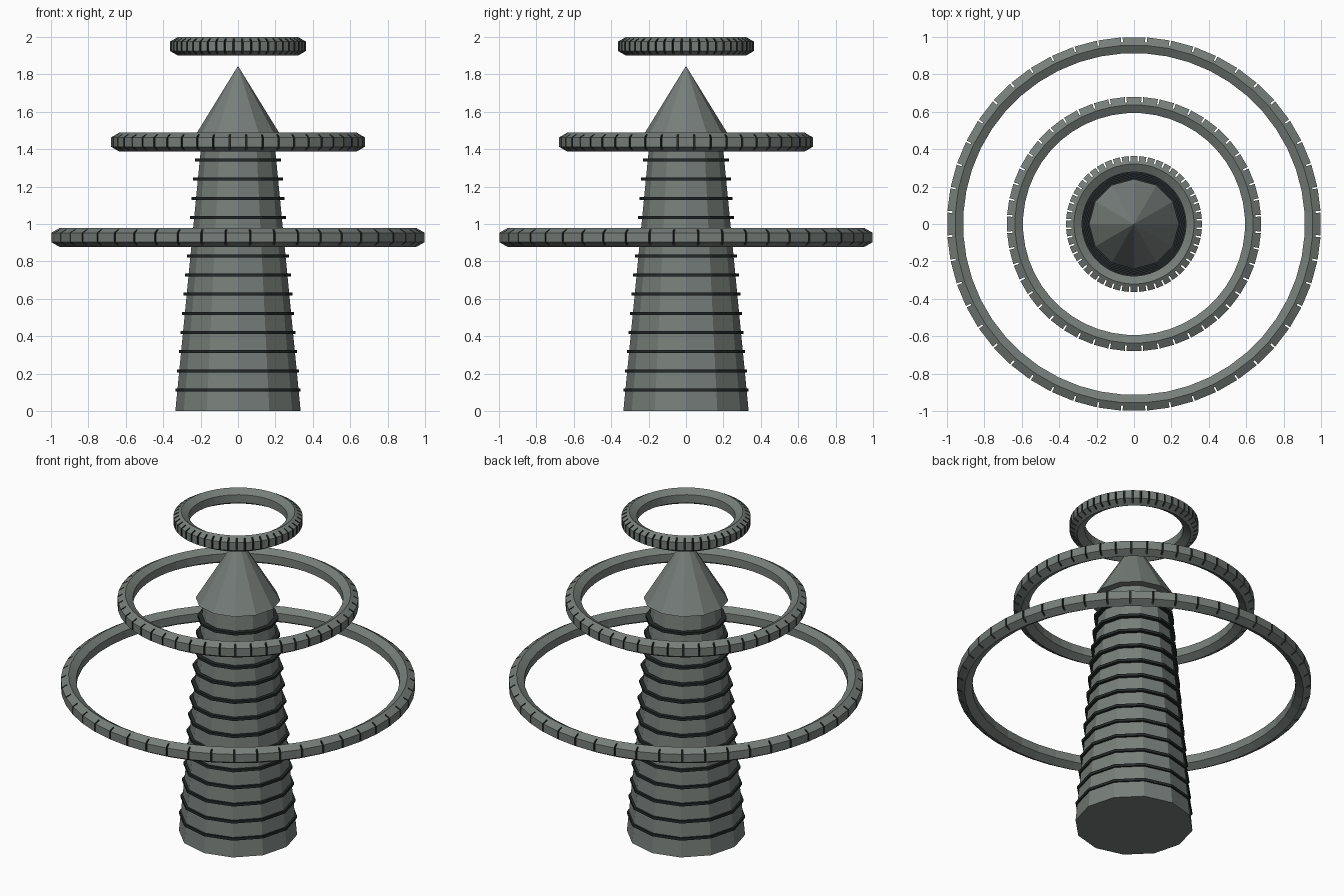
import bpy, bmesh, math
from mathutils import Vector

if "Cube" in bpy.data.objects:
    bpy.data.objects.remove(bpy.data.objects["Cube"])


def material(name, rgb):
    m = bpy.data.materials.new(name)
    m.diffuse_color = (*rgb, 1)
    m.use_nodes = True
    m.node_tree.nodes["Principled BSDF"].inputs["Base Color"].default_value = m.diffuse_color
    return m


STONE = material("grey_green_stone", (0.185, 0.21, 0.195))
DARK = material("dark_trim", (0.018, 0.023, 0.023))


def finish(bm, name, mats):
    bmesh.ops.recalc_face_normals(bm, faces=bm.faces)
    mesh = bpy.data.meshes.new(name)
    bm.to_mesh(mesh)
    bm.free()
    ob = bpy.data.objects.new(name, mesh)
    for m in mats:
        mesh.materials.append(m)
    bpy.context.collection.objects.link(ob)
    return ob


def frustum(name, r1, r2, z1, z2, mat, sides=12):
    bm = bmesh.new()
    bmesh.ops.create_cone(bm, cap_ends=True, segments=sides,
                          radius1=r1, radius2=r2, depth=z2 - z1)
    bmesh.ops.translate(bm, verts=bm.verts, vec=(0, 0, (z1 + z2) / 2))
    return finish(bm, name, [mat])


def halo_ring(name, R, zc, r=0.05, n=48, cut=0.015, gap=0.0045):
    """Six-sided ring whose outer half is split into blocks by narrow slots."""
    ap = r * math.cos(math.pi / 6)
    zcut = r - cut / ap * r / 2
    body = [(cut, -zcut), (cut, zcut), (0, r), (-ap, r / 2), (-ap, -r / 2), (0, -r)]
    block = [(cut, -zcut), (ap, -r / 2), (ap, r / 2), (cut, zcut)]

    def point(p, i):
        a = 2 * math.pi * (i + 0.5) / n
        return Vector(((R + p[0]) * math.cos(a), (R + p[0]) * math.sin(a), zc + p[1]))

    bm = bmesh.new()
    # inner body, dark where the slots expose it
    loops = [[bm.verts.new(point(p, i)) for p in body] for i in range(n)]
    for i in range(n):
        a, b = loops[i], loops[(i + 1) % n]
        for k in range(6):
            k2 = (k + 1) % 6
            f = bm.faces.new((a[k], b[k], b[k2], a[k2]))
            f.material_index = 1 if k == 0 else 0
    # outer blocks
    e = gap / (2 * math.pi * (R + ap) / n)
    for i in range(n):
        ends = [[bm.verts.new(point(p, i).lerp(point(p, i + 1), t)) for p in block]
                for t in (e, 1 - e)]
        a, b = ends
        for k in range(3):
            bm.faces.new((a[k], b[k], b[k + 1], a[k + 1]))
        # slot walls
        for end in ends:
            bm.faces.new(end).material_index = 1
        bm.faces.new((a[3], b[3], b[0], a[0])).material_index = 1
    return finish(bm, name, [STONE, DARK])


# tapered tower and pointed roof
frustum("tower", 0.335, 0.193, 0, 1.46, STONE)
frustum("roof", 0.24, 0, 1.455, 1.845, STONE)

# dark bands around the tower
for k in range(13):
    z = 0.112 + 0.1025 * k
    rad = 0.334 - 0.084 * (z - 0.112)
    frustum(f"tower_band_{k + 1}", rad, rad, z - 0.008, z + 0.008, DARK)

# floating rings
halo_ring("large_ring", 0.957, 0.928)
halo_ring("middle_ring", 0.637, 1.438)
halo_ring("small_ring", 0.321, 1.95)
